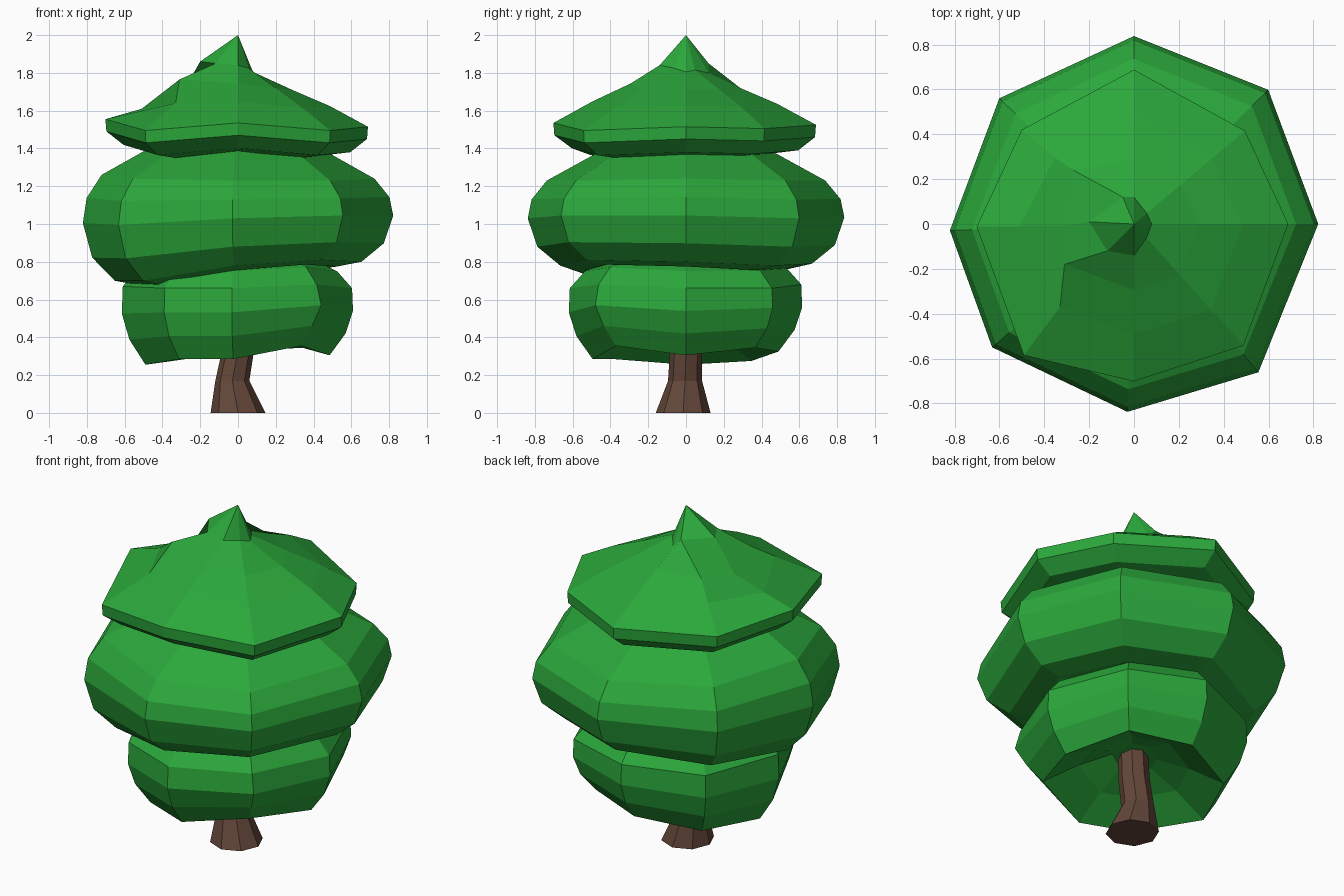
import bpy, bmesh, math


def material(name, rgb):
    m = bpy.data.materials.new(name)
    m.diffuse_color = (*rgb, 1)
    return m


green = material("leaf green", (0.024, 0.39, 0.044))
brown = material("bark brown", (0.125, 0.062, 0.041))


def skin(name, loops, mat, tip=None):
    """Bridge eight-sided loops from bottom to top, closing both ends."""
    bm = bmesh.new()
    rings = [[bm.verts.new(p) for p in loop] for loop in loops]
    n = len(rings[0])
    for a, b in zip(rings, rings[1:]):
        for i in range(n):
            j = (i + 1) % n
            bm.faces.new((a[i], a[j], b[j], b[i]))
    bm.faces.new(rings[0][::-1])
    if tip:
        t = bm.verts.new(tip)
        for i in range(n):
            bm.faces.new((rings[-1][i], rings[-1][(i + 1) % n], t))
    else:
        bm.faces.new(rings[-1])
    bmesh.ops.recalc_face_normals(bm, faces=bm.faces)
    me = bpy.data.meshes.new(name)
    bm.to_mesh(me)
    bm.free()
    me.materials.append(mat)
    ob = bpy.data.objects.new(name, me)
    bpy.context.collection.objects.link(ob)


def tier(name, profile, angles, scale, low, high, tip=None, moved=None):
    """Profile rows: radius, height, blend from low to high height offsets.
    moved: hand-placed corners, keyed by (ring, column)."""
    loops = []
    for k, (r, z, t) in enumerate(profile):
        loop = []
        for i, (a, s, lo, hi) in enumerate(zip(angles, scale, low, high)):
            a = math.radians(a)
            p = (r * s * math.cos(a), r * s * math.sin(a),
                 z + lo * (1 - t) + hi * t)
            loop.append((moved or {}).get((k, i), p))
        loops.append(loop)
    skin(name, loops, green, tip)


# lower foliage, hollow underneath
tier("lower_foliage",
     [(0.12, 0.46, 0.5), (0.30, 0.40, 0.3), (0.49, 0.305, 0), (0.575, 0.42, 0.3),
      (0.615, 0.54, 0.6), (0.61, 0.66, 1), (0.53, 0.75, 1), (0.30, 0.86, 1)],
     [0, 47, 90, 135, 180, 231, 267, 312],
     [0.99, 1.02, 1, 1, 1, 1.01, 1.01, 1.02],
     [0, 0.04, 0.02, -0.03, -0.05, -0.02, -0.02, 0.05],
     [0, 0, 0.02, 0, 0.01, 0, 0, 0.02],
     moved={(4, 7): (0.44, -0.48, 0.57)})

# middle foliage
tier("middle_foliage",
     [(0.25, 0.82, 0), (0.53, 0.755, 0), (0.66, 0.78, 0), (0.78, 0.88, 0.2),
      (0.83, 1.03, 0.5), (0.81, 1.13, 0.8), (0.73, 1.23, 1), (0.46, 1.38, 1),
      (0.2, 1.46, 1)],
     [0, 45, 90, 137, 182, 221, 268, 310],
     [0.99, 1.02, 1.01, 0.99, 0.99, 1.01, 1.01, 1.04],
     [0.02, 0, 0.01, -0.04, -0.08, -0.08, 0, 0.03],
     [0.01, 0, 0, 0.01, 0.03, 0.01, 0, 0])

# upper foliage: folded leaf step on the left, pointed tip
tier("upper_foliage",
     [(0.25, 1.41, 0.2), (0.47, 1.375, 0.1), (0.60, 1.39, 0.1), (0.69, 1.46, 0),
      (0.695, 1.525, 0), (0.49, 1.635, 0.2), (0.29, 1.72, 0.7), (0.08, 1.815, 1)],
     [0, 40, 90, 140, 181, 230, 270, 312],
     [0.99, 0.93, 0.99, 0.94, 1.01, 1.1, 1.01, 1.05],
     [-0.01, -0.02, 0, -0.02, 0.03, -0.03, 0.01, -0.03],
     [-0.01, 0, 0, 0.01, 0.02, 0.02, 0.03, 0.01],
     tip=(0, 0, 2.0),
     moved={(5, 4): (-0.51, -0.01, 1.61), (6, 4): (-0.31, -0.01, 1.67),
            (7, 4): (-0.20, 0.01, 1.86), (5, 5): (-0.33, -0.37, 1.64),
            (6, 5): (-0.31, -0.18, 1.765), (7, 5): (-0.12, -0.12, 1.85),
            (6, 3): (-0.27, 0.24, 1.72), (7, 3): (-0.05, 0.12, 1.85),
            (7, 6): (0, -0.14, 1.84), (7, 2): (0, 0.12, 1.80)})

# bent, flared trunk
trunk = []
for r, cx, cy, z in [(0.145, 0, -0.015, 0), (0.09, -0.03, -0.005, 0.17),
                     (0.085, 0, 0, 0.33), (0.08, 0.01, 0, 0.6)]:
    trunk.append([(cx + r * math.cos(k * math.pi / 4),
                   cy + r * math.sin(k * math.pi / 4), z) for k in range(8)])
skin("trunk", trunk, brown)
